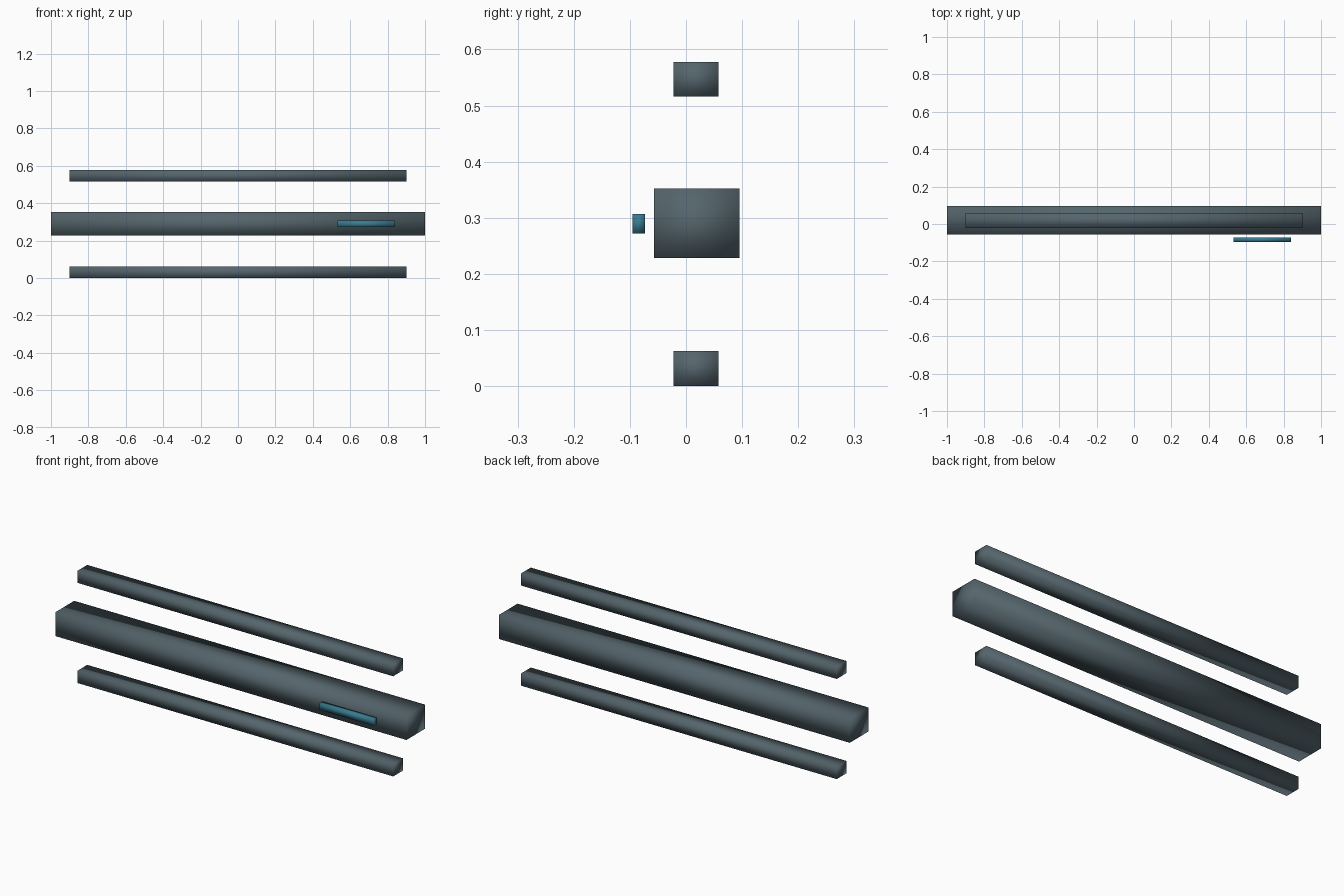
import bpy

if "Cube" in bpy.data.objects:
    bpy.data.objects.remove(bpy.data.objects["Cube"])


def material(name, color):
    mat = bpy.data.materials.new(name)
    mat.diffuse_color = (*color, 1)
    mat.use_nodes = True
    mat.node_tree.nodes["Principled BSDF"].inputs["Base Color"].default_value = mat.diffuse_color
    return mat


def bar(name, x, y, z, mat):
    """Smooth-shaded rectangular bar given by its extents on each axis."""
    spans = (x, y, z)
    bpy.ops.mesh.primitive_cube_add(size=1, location=[(a + b) / 2 for a, b in spans])
    ob = bpy.context.object
    ob.name = name
    ob.scale = [b - a for a, b in spans]
    bpy.ops.object.transform_apply(location=False, rotation=False, scale=True)
    bpy.ops.object.shade_smooth()
    ob.data.materials.append(mat)
    return ob


slate = material("slate", (0.09, 0.13, 0.15))
teal = material("teal", (0.04, 0.20, 0.28))

# Thick central beam
bar("main_beam", (-1, 1), (-0.057, 0.095), (0.228, 0.352), slate)

# Thin rails below and above
for name, z in (("lower_rail", (0, 0.063)), ("upper_rail", (0.516, 0.578))):
    bar(name, (-0.9, 0.9), (-0.022, 0.058), z, slate)

# Small strip floating in front of the beam
bar("indicator_strip", (0.532, 0.84), (-0.095, -0.073), (0.272, 0.307), teal)
